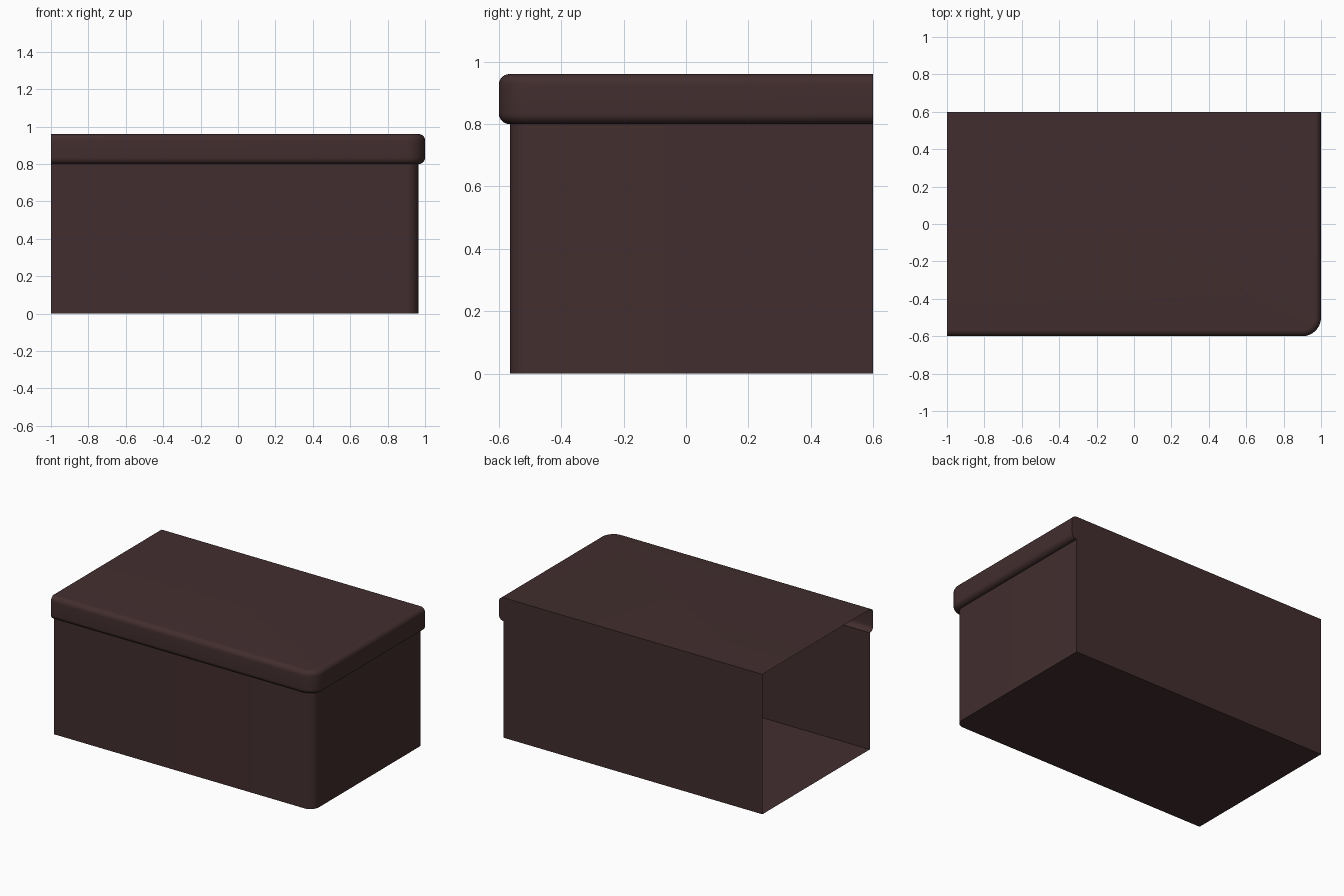
import bpy, bmesh
from math import sin, cos, pi, radians

if "Cube" in bpy.data.objects:
    bpy.data.objects.remove(bpy.data.objects["Cube"])

H, LIP, INSET, R = 0.96, 0.8, 0.036, 0.1
BEV = 0.034
SEG = 8

# Side profile as (inset from outer edge, height), from the floor to the top
profile = [(INSET, 0.0), (INSET, LIP)]
for i in range(SEG + 1):
    a = pi / 2 * i / SEG
    profile.append((BEV - BEV * sin(a), LIP + BEV - BEV * cos(a)))
for i in range(SEG + 1):
    a = pi / 2 * i / SEG
    profile.append((BEV - BEV * cos(a), H - BEV + BEV * sin(a)))


# Plan path: along the front, round the corner, along the right side
def ring(bm, inset, z):
    r = R - inset
    pts = [(-1, -0.5 - r)]
    for i in range(SEG + 1):
        a = -pi / 2 + pi / 2 * i / SEG
        pts.append((0.9 + r * cos(a), -0.5 + r * sin(a)))
    pts.append((0.9 + r, 0.6))
    return [bm.verts.new((x, y, z)) for x, y in pts]


bm = bmesh.new()
rings = [ring(bm, d, z) for d, z in profile]

# Front and side skin
for lo, hi in zip(rings, rings[1:]):
    for i in range(len(lo) - 1):
        bm.faces.new((lo[i], lo[i + 1], hi[i + 1], hi[i]))

# Floor, top and back panels; the left end stays open
low = bm.verts.new((-1, 0.6, 0))
high = bm.verts.new((-1, 0.6, H))
bm.faces.new([low] + rings[0][::-1])
bm.faces.new(rings[-1] + [high])
bm.faces.new([r[-1] for r in rings] [::1] + [high, low])
bm.normal_update()

mesh = bpy.data.meshes.new("counter_corner")
bm.to_mesh(mesh)
bm.free()
counter = bpy.data.objects.new("counter_corner", mesh)
bpy.context.collection.objects.link(counter)

# Dark brown finish
mat = bpy.data.materials.new("dark_brown")
mat.diffuse_color = (0.055, 0.027, 0.028, 1)
mat.use_nodes = True
mat.node_tree.nodes["Principled BSDF"].inputs["Base Color"].default_value = mat.diffuse_color
mesh.materials.append(mat)

bpy.context.view_layer.objects.active = counter
counter.select_set(True)
bpy.ops.object.shade_smooth_by_angle(angle=radians(40))
